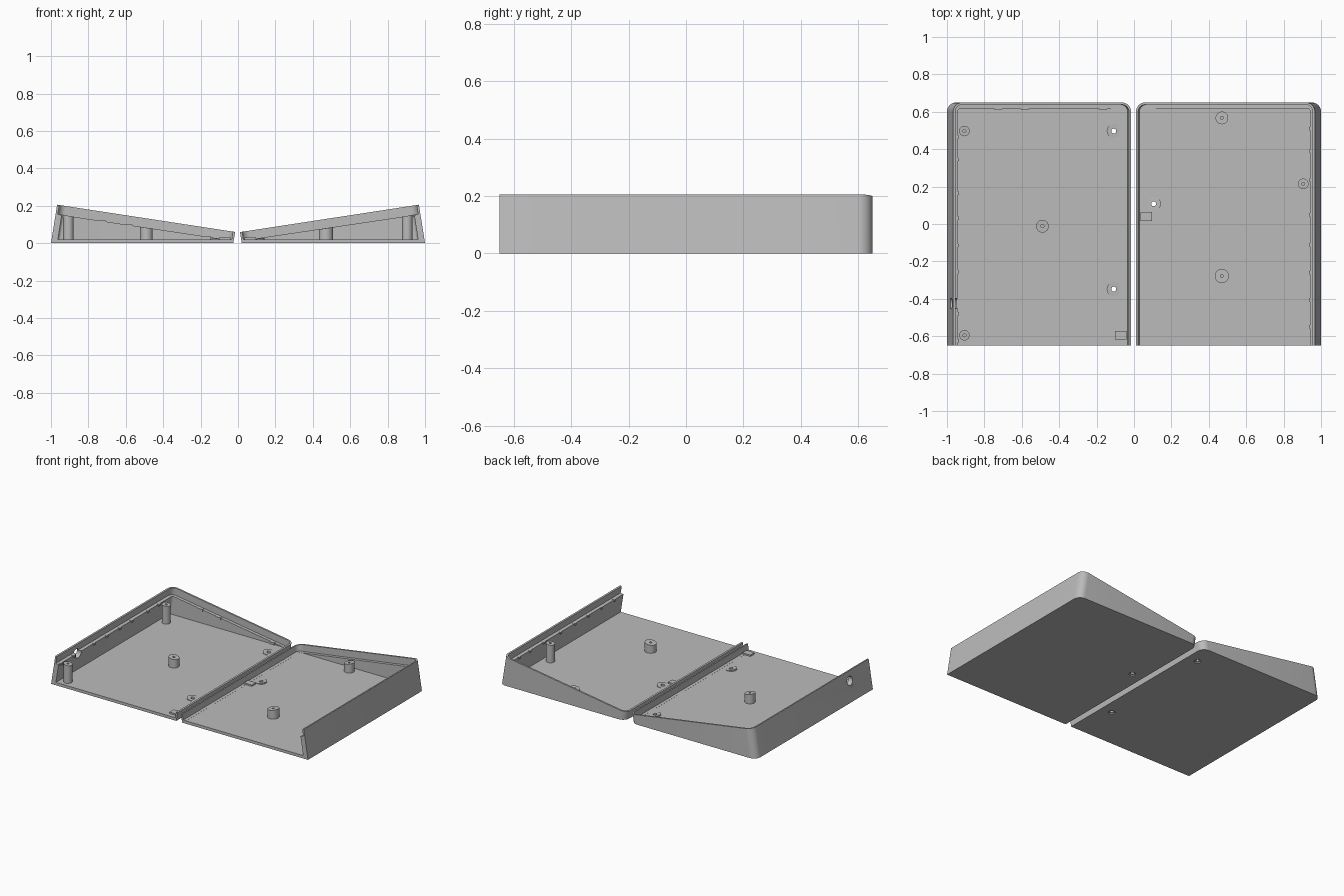
import bpy, bmesh, math

if "Cube" in bpy.data.objects:
    bpy.data.objects.remove(bpy.data.objects["Cube"])

FLOOR, SHEAR, LEDGE, R = 0.02, 0.16, 0.05, 0.05
Y0, Y1 = -0.65, 0.65
mat = bpy.data.materials.new("plain grey")
mat.diffuse_color = (0.5, 0.5, 0.5, 1)
mat.use_nodes = True
mat.node_tree.nodes["Principled BSDF"].inputs["Base Color"].default_value = mat.diffuse_color


def top_z(u0):
    """Rim height over a point u0 of the base outline."""
    return (0.0576 + 0.153 * u0) / (1 + 0.153 * SHEAR)


def plane_z(u):
    """Rim height at a true distance u from the centre."""
    return 0.0576 + 0.153 * u


def finish(bm, name, smooth=True):
    bmesh.ops.recalc_face_normals(bm, faces=bm.faces)
    me = bpy.data.meshes.new(name)
    bm.to_mesh(me)
    bm.free()
    ob = bpy.data.objects.new(name, me)
    bpy.context.collection.objects.link(ob)
    me.materials.append(mat)
    bpy.ops.object.select_all(action='DESELECT')
    ob.select_set(True)
    bpy.context.view_layer.objects.active = ob
    if smooth:
        bpy.ops.object.shade_smooth_by_angle(angle=math.radians(30))
    return ob


def outline(inner, d):
    """U-shaped outline, open at the front, inset by d."""
    pts = [(1 - d, Y0)]
    for cx, a0 in ((1 - R, 0), (inner + R, 90)):
        for i in range(9):
            a = math.radians(a0 + i * 90 / 8)
            pts.append((cx + (R - d) * math.cos(a), Y1 - R + (R - d) * math.sin(a)))
    return pts + [(inner + d, Y0)]


def make_tray(name, s, inner):
    lip, shelf = 0.012, 0.034
    ledge = lambda u: max(top_z(u) - LEDGE, FLOOR + 0.0005)
    levels = [(0, lambda u: 0), (0, top_z), (lip, top_z), (lip, ledge),
              (shelf, ledge), (shelf, lambda u: FLOOR)]
    bm = bmesh.new()
    loops = []
    for d, height in levels:
        loops.append([bm.verts.new((s * (u - SHEAR * height(u)), y, height(u)))
                      for u, y in outline(inner, d)])
    for a, b in zip(loops, loops[1:]):
        for i in range(len(a) - 1):
            bm.faces.new((a[i], a[i + 1], b[i + 1], b[i]))
    bm.faces.new(loops[0])       # underside
    bm.faces.new(loops[-1])      # floor
    bm.faces.new([l[0] for l in loops] + [l[-1] for l in reversed(loops)])  # open front
    return finish(bm, name, False)


def cut(ob, loc, r, depth, axis='Z'):
    rot = (0, math.pi / 2, 0) if axis == 'X' else (0, 0, 0)
    bpy.ops.mesh.primitive_cylinder_add(vertices=32, radius=r, depth=depth,
                                        location=loc, rotation=rot)
    cutter = bpy.context.object
    cutter.hide_render = True
    mod = ob.modifiers.new("cut", 'BOOLEAN')
    mod.operation, mod.solver, mod.object = 'DIFFERENCE', 'EXACT', cutter
    bpy.context.view_layer.objects.active = ob
    bpy.ops.object.modifier_apply(modifier=mod.name)
    bpy.data.objects.remove(cutter)


def make_boss(name, s, u, y, r, hole):
    """Hollow screw post whose top follows the slope of the rim."""
    n, base = 32, FLOOR - 0.002
    bm = bmesh.new()
    rings = []
    for rad, up in ((r, 0), (r, 1), (hole, 1), (hole, 0)):
        ring = []
        for i in range(n):
            a = 2 * math.pi * i / n
            uu = u + rad * math.cos(a)
            z = max(plane_z(uu) - LEDGE, base + 0.0005) if up else base
            ring.append(bm.verts.new((s * uu, y + rad * math.sin(a), z)))
        rings.append(ring)
    for k in range(4):
        a, b = rings[k], rings[(k + 1) % 4]
        for i in range(n):
            j = (i + 1) % n
            bm.faces.new((a[i], a[j], b[j], b[i]))
    return finish(bm, name)


def make_box(name, loc, size):
    bm = bmesh.new()
    bmesh.ops.create_cube(bm, size=1)
    for v in bm.verts:
        v.co = [c * k + o for c, k, o in zip(v.co, size, loc)]
    return finish(bm, name, False)


# side, inner edge, posts (u, y, radius, goes through), side clips, back clips, pad
trays = {
    "left": (-1, 0.025,
             [(0.907, 0.497, 0.028, 0), (0.907, -0.595, 0.028, 0), (0.49, -0.012, 0.034, 0),
              (0.108, 0.497, 0.038, 1), (0.108, -0.348, 0.038, 1)],
             [0.465, 0.345, 0.165, 0.03, -0.115, -0.255, -0.48, -0.625],
             [0.725, 0.585, 0.165], (0.07, -0.595)),
    "right": (1, 0.02,
              [(0.47, 0.567, 0.034, 0), (0.47, -0.278, 0.038, 0), (0.905, 0.215, 0.028, 0),
               (0.105, 0.108, 0.038, 1)],
              [0.51, 0.39, 0.235, 0.05, -0.11, -0.26, -0.405, -0.55],
              [], (0.065, 0.04)),
}

for side, (s, inner, posts, clips, back_clips, pad) in trays.items():
    tray = make_tray(side + "_tray", s, inner)
    # screw posts, with countersunk holes through the floor at the thin edge
    for i, (u, y, r, through) in enumerate(posts):
        make_boss(f"{side}_screw_post_{i}", s, u, y, r, 0.013 if through else 0.008)
        if through:
            cut(tray, (s * u, y, 0.01), 0.013, 0.1)
            cut(tray, (s * u, y, 0), 0.022, 0.016)
    # round socket opening in the tall wall
    if side == "left":
        cut(tray, (-0.95, -0.425, 0.14), 0.03, 0.16, 'X')
        cut(tray, (-1.03, -0.425, 0.14), 0.044, 0.094, 'X')
    bpy.ops.object.select_all(action='DESELECT')
    tray.select_set(True)
    bpy.context.view_layer.objects.active = tray
    bpy.ops.object.shade_smooth_by_angle(angle=math.radians(30))
    # small clips under the ledge
    for i, y in enumerate(clips):
        make_box(f"{side}_side_clip_{i}", (s * 0.944, y, plane_z(0.944) - LEDGE - 0.006),
                 (0.018, 0.018, 0.014))
    for i, u in enumerate(back_clips):
        make_box(f"{side}_back_clip_{i}", (s * u, 0.618, plane_z(u) - LEDGE - 0.006),
                 (0.04, 0.016, 0.016))
    # low pad beside the thin wall
    make_box(side + "_pad", (s * pad[0], pad[1], 0.023), (0.062, 0.046, 0.014))
